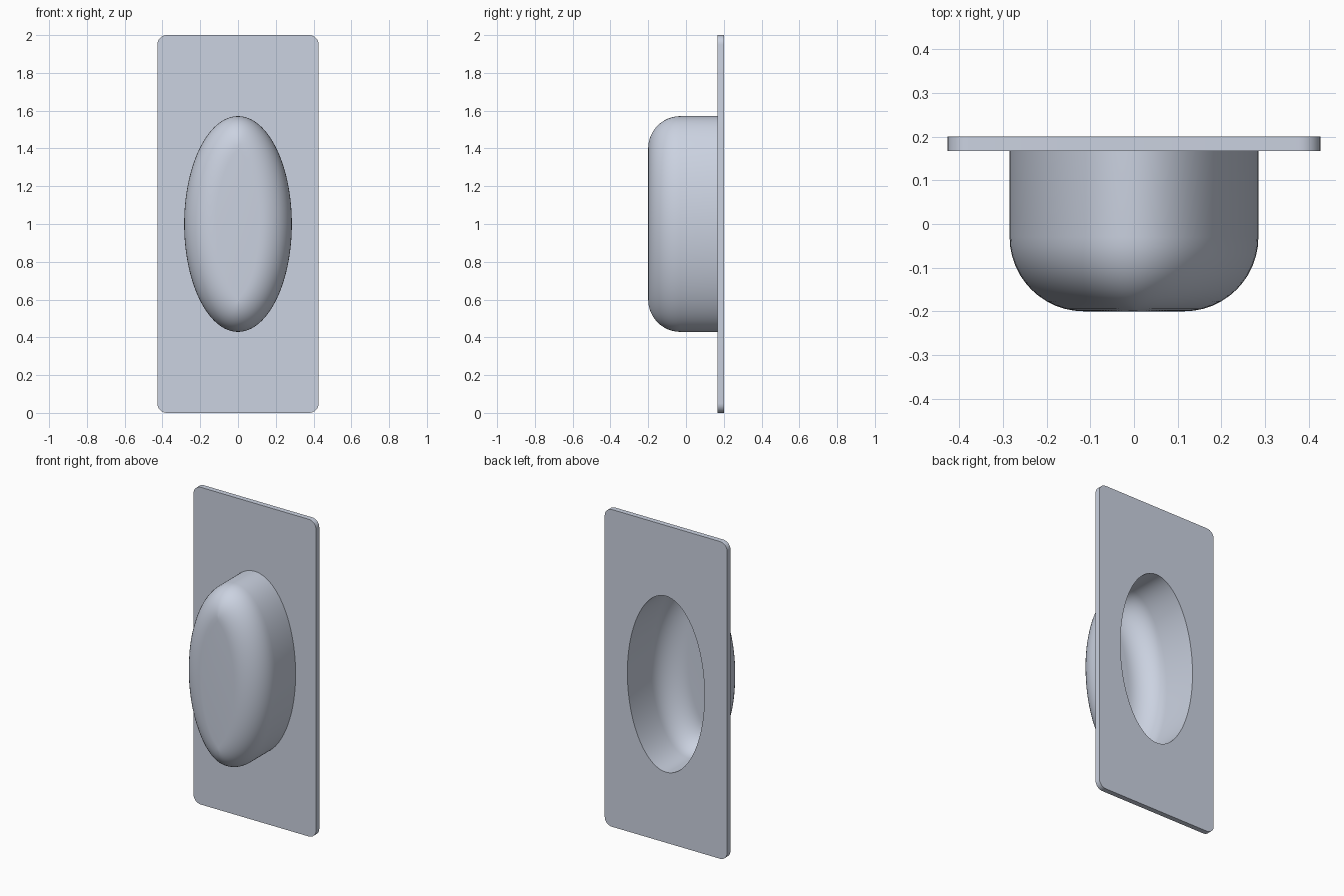
import bpy, bmesh, math
from mathutils import Vector

if "Cube" in bpy.data.objects:
    bpy.data.objects.remove(bpy.data.objects["Cube"])

HALF_W, HALF_H, CORNER = 0.427, 1.0, 0.05      # plate outline
Y_FRONT, Y_BACK = 0.167, 0.2                   # plate faces
A, B = 0.285, 0.571                            # outer ellipse of the cup
FILLET, WALL, FLOOR = 0.17, 0.016, -0.2
N, STEPS = 128, 12

bm = bmesh.new()


def rounded_rect(y):
    ring = []
    for k, (sx, sz) in enumerate([(1, 1), (-1, 1), (-1, -1), (1, -1)]):
        for j in range(9):
            t = math.pi / 2 * (k + j / 8)
            ring.append(bm.verts.new((sx * (HALF_W - CORNER) + CORNER * math.cos(t), y,
                                      1 + sz * (HALF_H - CORNER) + CORNER * math.sin(t))))
    return ring


def cup_ring(rho, phi=0.0, y=None):
    """Ellipse moved inward along its normals; rho is the fillet radius."""
    ring = []
    for i in range(N):
        t = 2 * math.pi * i / N
        s, c = math.sin(t), math.cos(t)
        n = Vector((B * s, A * c))
        limit = A * n.length / B               # stop at the middle line
        n.normalize()
        d = min(FILLET - rho * math.cos(phi), limit)
        yy = y
        if y is None:
            yy = FLOOR + FILLET - math.sqrt(max(0, rho ** 2 - (FILLET - d) ** 2))
        ring.append(bm.verts.new((A * s - n.x * d, yy, 1 + B * c - n.y * d)))
    return ring


def loft(rings):
    for a, b in zip(rings, rings[1:]):
        for i in range(len(a)):
            j = (i + 1) % len(a)
            bm.faces.new((a[i], a[j], b[j], b[i]))


def close_floor(ring):
    for i in range(N // 2):
        quad = (ring[i], ring[i + 1], ring[-(i + 1)], ring[-i])
        bm.faces.new(list(dict.fromkeys(quad)))


def fill_between(outer, inner, normal):
    edges = []
    for ring in (outer, inner):
        for i in range(len(ring)):
            pair = (ring[i - 1], ring[i])
            edges.append(bm.edges.get(pair) or bm.edges.new(pair))
    bmesh.ops.triangle_fill(bm, use_beauty=True, edges=edges, normal=normal)


# Plate rim
front, back = rounded_rect(Y_FRONT), rounded_rect(Y_BACK)
loft([front, back])

# Cup: outside and inside shells, each a straight wall, a fillet and a flat floor
mouths = []
for rho, y_mouth in ((FILLET, Y_FRONT), (FILLET - WALL, Y_BACK)):
    rings = [cup_ring(rho, y=y_mouth)]
    rings += [cup_ring(rho, math.pi / 2 * k / STEPS) for k in range(STEPS + 1)]
    loft(rings)
    close_floor(rings[-1])
    mouths.append(rings[0])

# Plate faces around the cup
fill_between(front, mouths[0], (0, -1, 0))
fill_between(back, mouths[1], (0, 1, 0))

bmesh.ops.remove_doubles(bm, verts=bm.verts, dist=1e-5)
bmesh.ops.recalc_face_normals(bm, faces=bm.faces)

mesh = bpy.data.meshes.new("recessed_cup_plate")
bm.to_mesh(mesh)
bm.free()
obj = bpy.data.objects.new("recessed_cup_plate", mesh)
bpy.context.collection.objects.link(obj)

steel = bpy.data.materials.new("pale blue grey")
steel.diffuse_color = (0.597, 0.645, 0.75, 1)
steel.use_nodes = True
steel.node_tree.nodes["Principled BSDF"].inputs["Base Color"].default_value = steel.diffuse_color
mesh.materials.append(steel)

bpy.context.view_layer.objects.active = obj
obj.select_set(True)
bpy.ops.object.shade_smooth_by_angle(angle=math.radians(30))
